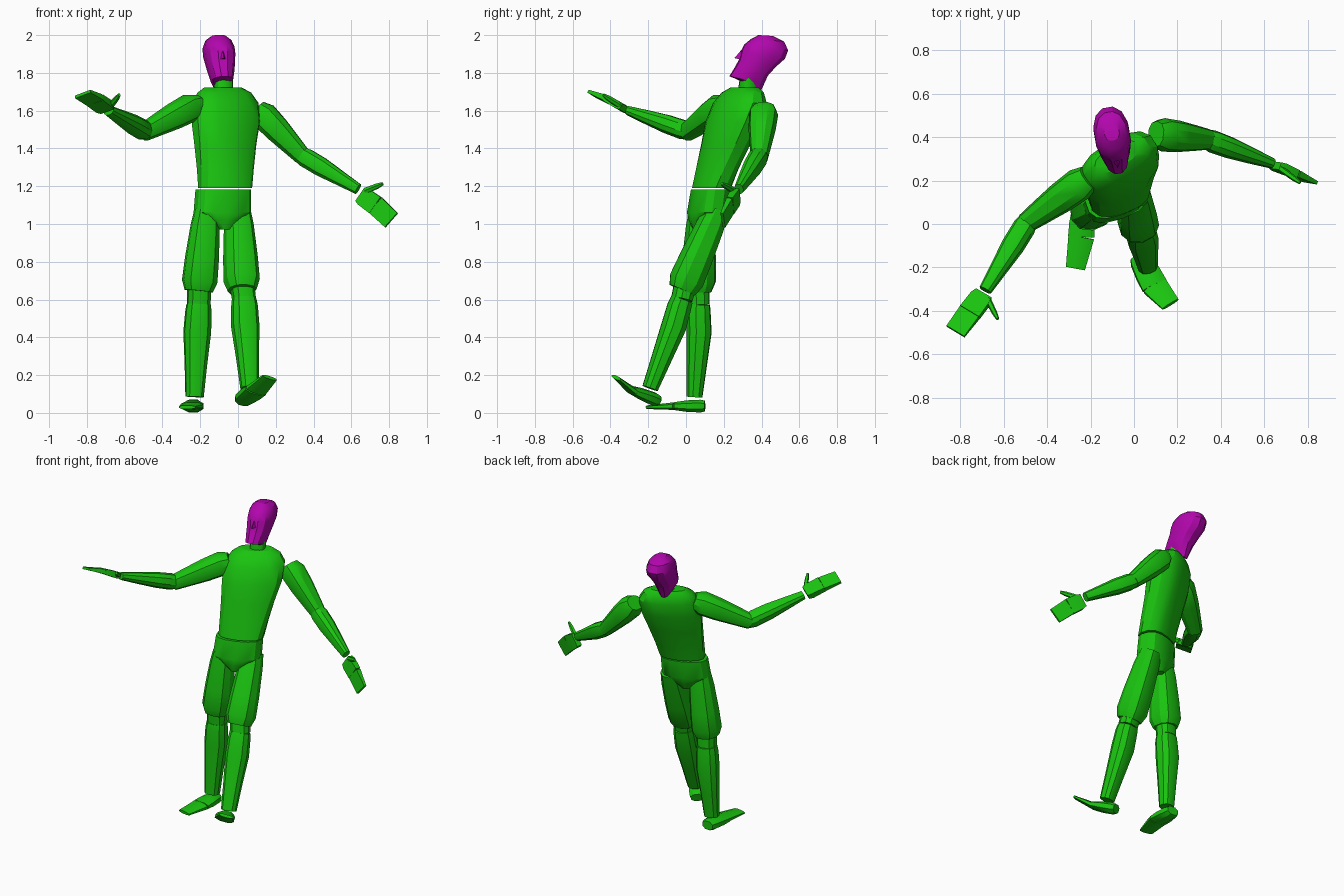
import bpy, bmesh, math
from mathutils import Vector as V

if "Cube" in bpy.data.objects:
    bpy.data.objects.remove(bpy.data.objects["Cube"])


def material(name, rgb):
    m = bpy.data.materials.new(name)
    m.diffuse_color = (*rgb, 1)
    m.use_nodes = True
    m.node_tree.nodes["Principled BSDF"].inputs["Base Color"].default_value = m.diffuse_color
    return m


GREEN = material("green", (0.01, 0.55, 0.005))
MAGENTA = material("magenta", (0.45, 0.002, 0.42))


def finish(name, bm, mat, angle=30):
    bmesh.ops.recalc_face_normals(bm, faces=bm.faces)
    me = bpy.data.meshes.new(name)
    bm.to_mesh(me)
    bm.free()
    ob = bpy.data.objects.new(name, me)
    bpy.context.collection.objects.link(ob)
    me.materials.append(mat)
    bpy.ops.object.select_all(action='DESELECT')
    ob.select_set(True)
    bpy.context.view_layer.objects.active = ob
    bpy.ops.object.shade_smooth_by_angle(angle=math.radians(angle))
    return ob


def loft(name, rings, mat=GREEN, n=12, power=0.85):
    """Skin rings of (centre, half side vector, half depth vector); n=4 gives boxes."""
    bm = bmesh.new()
    loops = []
    for c, a, b in rings:
        loop = []
        for i in range(n):
            t = 2 * math.pi * (i + 0.5) / n
            u, v = math.cos(t), math.sin(t)
            if n == 4:
                u, v = math.copysign(1, u), math.copysign(1, v)
            else:
                u = math.copysign(abs(u) ** power, u)
                v = math.copysign(abs(v) ** power, v)
            loop.append(bm.verts.new(c + a * u + b * v))
        loops.append(loop)
    for lo, hi in zip(loops, loops[1:]):
        for i in range(n):
            j = (i + 1) % n
            bm.faces.new((lo[i], lo[j], hi[j], hi[i]))
    bm.faces.new(loops[0])
    bm.faces.new(loops[-1])
    return finish(name, bm, mat)


def limb(name, p0, p1, prof, side=(1, 0, 0), n=10):
    """Sweep (t, width, depth, forward offset) sections from p0 to p1."""
    p0, p1 = V(p0), V(p1)
    ax = (p1 - p0).normalized()
    s = V(side)
    s = (s - ax * s.dot(ax)).normalized()
    d = ax.cross(s)
    return loft(name, [(p0.lerp(p1, t) + d * o, s * w / 2, d * h / 2)
                       for t, w, h, o in prof], n=n)


def slabs(name, rows):
    """Stack level sections of (z, x, y, width, depth, yaw)."""
    rings = []
    for z, x, y, w, d, yaw in rows:
        c, s = math.cos(math.radians(yaw)), math.sin(math.radians(yaw))
        rings.append((V((x, y, z)), V((c, s, 0)) * w / 2, V((s, -c, 0)) * d / 2))
    return loft(name, rings, n=14, power=0.8)


# Torso, pelvis and neck
slabs("torso", [(1.19, -.068, .135, .29, .18, 20), (1.29, -.067, .165, .31, .19, 24),
                (1.42, -.067, .21, .345, .21, 28), (1.54, -.065, .25, .385, .23, 30),
                (1.64, -.067, .285, .38, .21, 31), (1.695, -.072, .30, .31, .16, 31),
                (1.722, -.08, .31, .22, .10, 31)])
slabs("pelvis", [(1.182, -.078, .13, .30, .18, 20), (1.06, -.083, .112, .31, .185, 20),
                 (1.02, -.083, .105, .20, .17, 20), (.97, -.083, .10, .06, .13, 20)])
slabs("neck", [(1.69, -.076, .32, .10, .09, 20), (1.80, -.076, .335, .095, .09, 15)])

# Head: sections between front and back outline points, facing slightly to +x
across = V((.985, .17, 0))


def face_point(y, z):
    return V((-.097 + (.39 - y) * .17, y, z))


rings = []
for fy, fz, by, bz, w in [(.30, 1.755, .389, 1.692, .07), (.232, 1.782, .408, 1.735, .115),
                          (.262, 1.83, .43, 1.785, .14), (.284, 1.87, .47, 1.83, .155),
                          (.294, 1.915, .52, 1.875, .168), (.312, 1.95, .537, 1.92, .165),
                          (.345, 1.978, .515, 1.967, .135), (.385, 2.0, .46, 1.995, .07)]:
    f, b = face_point(fy, fz), face_point(by, bz)
    rings.append(((f + b) / 2, across * w / 2, (f - b) / 2 * 1.03))
loft("head", rings, MAGENTA, 12, 0.9)

# Nose wedge
bm = bmesh.new()
root = face_point(.30, 1.87)
pts = [face_point(.29, 1.918), face_point(.256, 1.878), face_point(.33, 1.88),
       root + across * .02, root - across * .02]
bmesh.ops.convex_hull(bm, input=[bm.verts.new(p) for p in pts])
finish("nose", bm, MAGENTA)

# Legs: hip, knee, shin top, ankle, side direction
thigh = [(0, .13, .13, 0), (.2, .155, .155, 0), (.6, .18, .18, 0), (.88, .188, .19, 0),
         (1, .15, .15, 0)]
knee = [(0, .13, .12, 0), (1, .125, .115, 0)]
shin = [(0, .13, .12, 0), (.08, .14, .13, 0), (.3, .148, .135, -.008),
        (.65, .12, .11, -.004), (1, .098, .085, 0)]
for side, hip, kn, top, ankle, s in [
        ("right", (-.165, .08, 1.075), (-.208, .062, .645), (-.208, .068, .575),
         (-.23, .045, .085), (1, .15, 0)),
        ("left", (0, .165, 1.075), (.022, -.02, .65), (.032, -.022, .60),
         (.062, -.19, .13), (1, .3, 0))]:
    limb(side + "_thigh", hip, kn, thigh, s)
    limb(side + "_knee", V(kn).lerp(V(hip), .1), top, knee, s)
    limb(side + "_shin", top, ankle, shin, s)

# Feet: heel block tapering to the ball, then thin toes
foot = [(0, .085, .06, 0), (.15, .105, .072, 0), (.6, .125, .065, 0), (1, .13, .045, 0)]
toes = [(0, .128, .043, 0), (1, .095, .02, 0)]
for side, heel, ball, tip, s in [
        ("right", (-.235, .10, .036), (-.243, -.06, .036), (-.27, -.205, .03), (1, .05, 0)),
        ("left", (.02, -.15, .065), (.095, -.285, .118), (.168, -.37, .187), (.8, .5, -.25))]:
    limb(side + "_foot", heel, ball, foot, s, 8)
    limb(side + "_toes", ball, tip, toes, s, 8)

# Arms: shoulder, elbow, wrist, then flat hand and thumb
upper = [(-.1, .10, .12, 0), (.06, .15, .155, 0), (.4, .14, .145, 0), (.8, .112, .115, 0),
         (1.04, .095, .095, 0)]
fore = [(-.03, .085, .085, 0), (.08, .105, .105, 0), (.35, .105, .10, 0), (.7, .08, .075, 0),
        (1, .06, .05, 0)]
palm = [(0, .085, .035, 0), (.25, .10, .042, 0), (1, .105, .034, 0)]
fingers = [(0, .104, .032, 0), (1, .10, .016, 0)]
thumb = [(0, .035, .03, 0), (.7, .03, .025, 0), (1, .018, .015, 0)]
for side, sh, el, wr, p0, p1, tip, t0, t1, s in [
        ("right", (-.235, .195, 1.625), (-.49, .01, 1.49), (-.685, -.305, 1.60),
         (-.692, -.325, 1.61), (-.757, -.408, 1.655), (-.822, -.495, 1.688),
         (-.675, -.345, 1.625), (-.628, -.437, 1.683), (.075, -.07, .04)),
        ("left", (.122, .412, 1.59), (.335, .39, 1.365), (.635, .28, 1.185),
         (.65, .27, 1.155), (.73, .235, 1.098), (.812, .195, 1.02),
         (.675, .255, 1.175), (.765, .19, 1.213), (.075, -.015, .07))]:
    limb(side + "_upper_arm", sh, el, upper, (0, 0, 1))
    limb(side + "_forearm", el, wr, fore, s)
    limb(side + "_palm", p0, p1, palm, s, 4)
    limb(side + "_fingers", p1, tip, fingers, s, 4)
    limb(side + "_thumb", t0, t1, thumb, (0, 0, 1), 6)
